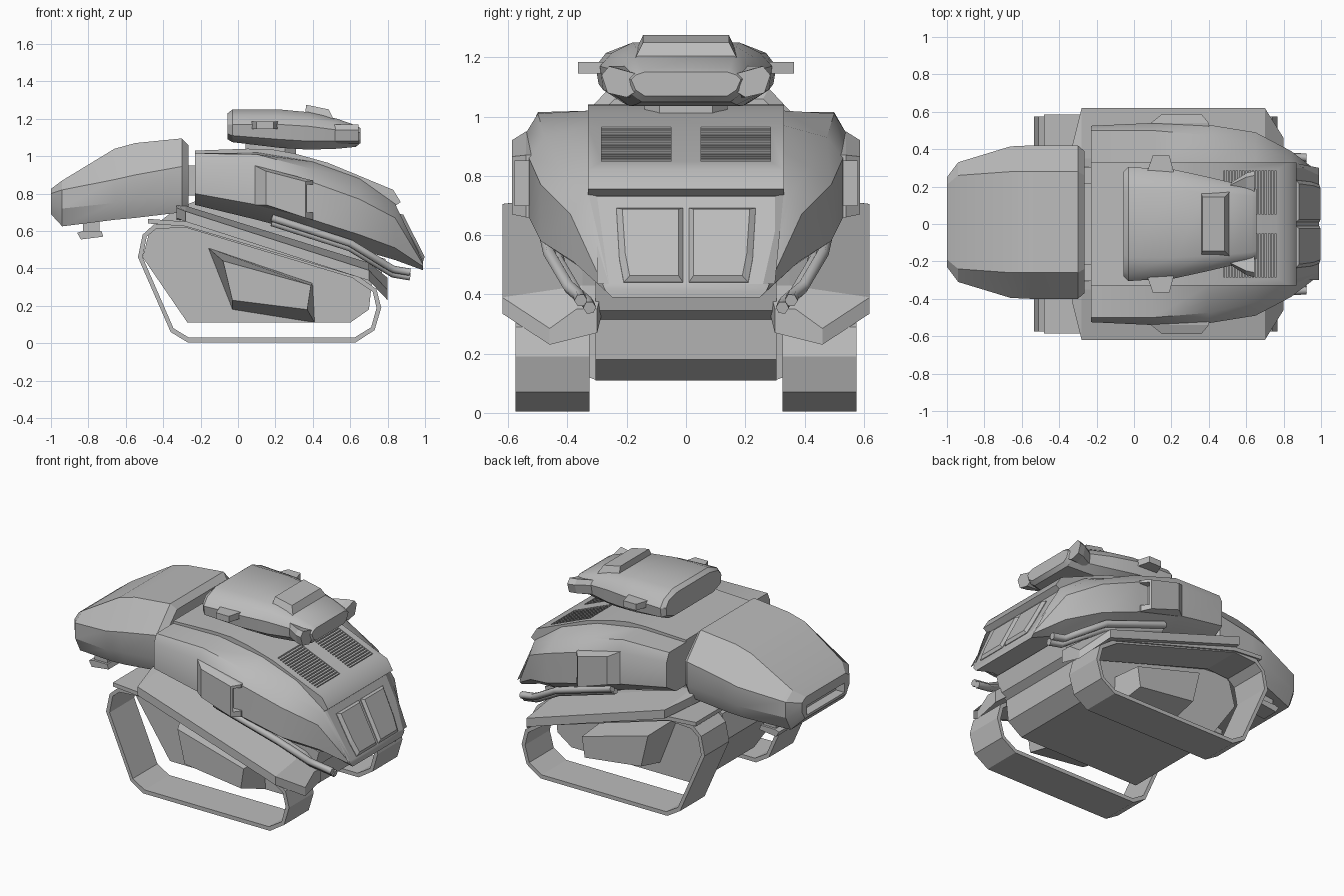
import bpy
import bmesh
import math

cube = bpy.data.objects.get("Cube")
if cube:
    bpy.data.objects.remove(cube)

grey = bpy.data.materials.new("plain_grey")
grey.use_nodes = True
COLOR = (0.5, 0.5, 0.5, 1)
grey.diffuse_color = COLOR
grey.node_tree.nodes["Principled BSDF"].inputs["Base Color"].default_value = COLOR


def finish(name, bm, smooth=25):
    bmesh.ops.recalc_face_normals(bm, faces=bm.faces)
    mesh = bpy.data.meshes.new(name)
    bm.to_mesh(mesh)
    bm.free()
    obj = bpy.data.objects.new(name, mesh)
    bpy.context.collection.objects.link(obj)
    mesh.materials.append(grey)
    bpy.ops.object.select_all(action="DESELECT")
    obj.select_set(True)
    bpy.context.view_layer.objects.active = obj
    if smooth:
        bpy.ops.object.shade_smooth_by_angle(angle=math.radians(smooth))
    return obj


def skin(name, rings, smooth=25, closed=False):
    """Join rings of equal length; cap the ends unless closed."""
    bm = bmesh.new()
    loops = [[bm.verts.new(p) for p in ring] for ring in rings]
    n = len(loops[0])
    pairs = list(zip(loops, loops[1:]))
    if closed:
        pairs.append((loops[-1], loops[0]))
    else:
        bm.faces.new(loops[0])
        bm.faces.new(loops[-1])
    for a, b in pairs:
        for i in range(n):
            j = (i + 1) % n
            bm.faces.new((a[i], a[j], b[j], b[i]))
    return finish(name, bm, smooth)


def shell(name, sections, smooth=25, cy=0):
    """Loft half profiles (y, z) along x, mirrored across y."""
    rings = []
    for x, half in sections:
        ring = [(x, cy + y, z) for y, z in half]
        rings.append(ring + [(x, cy - y, z) for y, z in reversed(half)])
    return skin(name, rings, smooth)


def prism(name, profile, y0, y1, smooth=0):
    return skin(name, [[(x, y, z) for x, z in profile] for y in (y0, y1)], smooth)


def box(name, x0, x1, y0, y1, z0, z1):
    return prism(name, [(x0, z0), (x1, z0), (x1, z1), (x0, z1)], y0, y1)


def cut(obj, cutter):
    cutter.hide_render = True
    mod = obj.modifiers.new("cut", "BOOLEAN")
    mod.object = cutter
    mod.solver = "EXACT"
    bpy.context.view_layer.objects.active = obj
    bpy.ops.object.modifier_apply(modifier=mod.name)
    bpy.data.objects.remove(cutter)


def tube(name, points, radius):
    curve = bpy.data.curves.new(name, "CURVE")
    curve.dimensions = "3D"
    curve.bevel_depth = radius
    curve.bevel_resolution = 1
    curve.use_fill_caps = True
    spline = curve.splines.new("POLY")
    spline.points.add(len(points) - 1)
    for p, co in zip(spline.points, points):
        p.co = (*co, 1)
    obj = bpy.data.objects.new(name, curve)
    bpy.context.collection.objects.link(obj)
    curve.materials.append(grey)


# Lower hull between the tracks
prism("lower_hull", [(-.51, .46), (-.27, .11), (.60, .11), (.70, .18), (.715, .315),
                     (.76, .345), (.79, .45), (-.2, .77), (-.33, .72), (-.47, .61)], -.305, .305)

# Upper body: deck edge height, its drop under the deck, shoulder, upper side, lower side, keel
body = []
for x, top, drop, shoulder, upper, lower, keel in [
        (-.23, 1.03, .07, (.50, 1.015), (.525, .96), (.525, .80), (.43, .74)),
        (.10, 1.035, .07, (.50, 1.01), (.54, .945), (.54, .74), (.43, .66)),
        (.40, .985, .07, (.475, .93), (.53, .86), (.53, .66), (.43, .58)),
        (.65, .895, .07, (.42, .83), (.49, .77), (.49, .58), (.37, .50)),
        (.84, .76, .03, (.35, .73), (.39, .67), (.38, .51), (.28, .445)),
        (.99, .45, .015, (.27, .43), (.275, .42), (.27, .41), (.25, .39))]:
    body.append((x, [(.30, top - drop), (.33 if x < .9 else .26, top - .015),
                     shoulder, upper, lower, keel]))
shell("upper_body", body, 35)

# Engine deck with recessed grilles
deck = prism("engine_deck", [(-.23, 1.03), (.05, 1.04), (.18, 1.037), (.30, 1.015), (.48, .965),
                             (.83, .82), (.87, .755), (.80, .705), (.30, .94), (-.23, .96)],
             -.33, .33, 40)


def deck_z(x):
    return .965 - .414 * (x - .48)


def deck_strip(name, x0, x1, up, down, y0, y1):
    return prism(name, [(x0, deck_z(x0) + up), (x1, deck_z(x1) + up),
                        (x1, deck_z(x1) - down), (x0, deck_z(x0) - down)], y0, y1)


for s in (-1, 1):
    cut(deck, deck_strip("grille_cutter", .48, .76, .03, .03, s * .05, s * .285))
    for i in range(16):
        x = .485 + i * .0172
        deck_strip("grille_slat", x, x + .010, -.003, .031, s * .05, s * .285)


# Rear hatch panels lying on the sloped tail
def tail_point(y, z, lift):
    return (.842 + (.73 - z) * .508 + lift, y, z + lift * .5)


for s in (-1, 1):
    outer = [(.01, .69), (.235, .69), (.225, .52), (.21, .44), (.01, .44)]
    inner = [(.025, .68), (.215, .68), (.205, .53), (.19, .455), (.025, .455)]
    skin("tail_hatch", [[tail_point(s * y, z, -.02) for y, z in outer],
                        [tail_point(s * y, z, .002) for y, z in outer],
                        [tail_point(s * y, z, .016) for y, z in inner]], 0)

# Parts that repeat on each side
track_out = [(-.535, .46), (-.36, .06), (-.27, .005), (.63, .005), (.73, .07), (.766, .19),
             (.74, .29), (.62, .375), (-.28, .645), (-.45, .635), (-.51, .58)]
track_in = [(-.51, .46), (-.345, .08), (-.262, .03), (.622, .03), (.712, .085), (.741, .19),
            (.72, .275), (.61, .35), (-.285, .62), (-.44, .61), (-.488, .57)]
for s in (-1, 1):
    # Hollow track band
    bands = [(track_out, .325), (track_out, .575), (track_in, .575), (track_in, .325)]
    skin("track", [[(x, s * y, z) for x, z in line] for line, y in bands], 0, True)

    # Guard strip along the top run of the track
    prism("track_guard", [(-.48, .665), (-.28, .65), (.62, .385), (.62, .36), (-.28, .625),
                          (-.48, .64)], s * .30, s * .585)

    # Sloped fender with a drooping pointed end
    fender = [(-.33, .28, .42, .74, .725), (-.28, .28, .62, .735, .705),
              (.70, .28, .62, .43, .39), (.80, .30, .46, .35, .285)]
    skin("fender", [[(x, s * yi, zi), (x, s * (yi + .07), zi), (x, s * yo, zo),
                     (x, s * yo, zo - .055), (x, s * yi, zi - .08)]
                    for x, yi, yo, zi, zo in fender], 0)

    # Angular pod on the hull side
    base = [(-.16, .51), (.40, .32), (.41, .11), (-.03, .18)]
    face = [(-.08, .44), (.39, .31), (.37, .18), (-.03, .23)]
    skin("side_pod", [[(x, s * .30, z) for x, z in base],
                      [(x, s * .50, z) for x, z in face]], 0)

    # Side vent housing with a recess in its rear face
    base = [(.09, .95), (.40, .87), (.40, .66), (.09, .74)]
    face = [(.15, .92), (.36, .865), (.36, .67), (.15, .74)]
    vent = skin("side_vent", [[(x, s * .48, z) for x, z in base],
                              [(x, s * .54, z) for x, z in base],
                              [(x, s * .588, z) for x, z in face]], 0)
    cut(vent, box("vent_cutter", .34, .5, s * .53, s * .578, .70, .85))

    # Twin exhaust pipes
    for k in (0, 1):
        dy, dz = s * k * .03, k * .025
        tube("exhaust_pipe", [(.18, s * .46 + dy, .645 + dz), (.60, s * .43 + dy, .51 + dz),
                              (.78, s * .365 + dy, .40 + dz), (.83, s * .33 + dy, .37 + dz),
                              (.92, s * .325 + dy, .355 + dz)], .022)

    # Small lamps under the front cabin
    box("lamp_mount", -.83, -.74, s * .23 - .04, s * .23 + .04, .59, .68)
    prism("lamp", [(-.86, .59), (-.83, .60), (-.73, .60), (-.72, .57), (-.84, .555)],
          s * .23 - .055, s * .23 + .055)

    # Turret side lugs and corner pods
    skin("turret_lug", [[(x, s * y, z) for x, z in ((a, 1.145), (b, 1.145), (b, 1.185), (a, 1.185))]
                        for y, a, b in ((.25, .06, .22), (.365, .10, .19))], 0)
    pod = [(.16, 1.09), (.20, 1.065), (.265, 1.08), (.285, 1.14), (.26, 1.17), (.17, 1.145)]
    skin("turret_corner_pod", [[(x, s * (.16 + (y - .16) * wide), z) for y, z in pod]
                               for x, wide in ((.50, .4), (.60, .9), (.645, 1))], 0)

# Turret on a pedestal
shell("turret_pedestal", [(.04, [(.10, 1.08), (.10, 1.0)]), (.10, [(.14, 1.08), (.14, 1.0)]),
                          (.25, [(.14, 1.08), (.14, 1.0)]), (.31, [(.09, 1.08), (.09, 1.0)])], 0)
shell("turret", [
    (-.055, [(.16, 1.23), (.25, 1.21), (.28, 1.17), (.275, 1.12), (.20, 1.09)]),
    (-.03, [(.18, 1.25), (.27, 1.215), (.305, 1.17), (.295, 1.11), (.22, 1.075)]),
    (.22, [(.18, 1.25), (.25, 1.215), (.29, 1.17), (.28, 1.09), (.21, 1.045)]),
    (.38, [(.17, 1.235), (.23, 1.20), (.255, 1.16), (.25, 1.08), (.19, 1.035)]),
    (.53, [(.16, 1.20), (.20, 1.175), (.22, 1.14), (.21, 1.08), (.17, 1.04)]),
    (.63, [(.15, 1.165), (.18, 1.15), (.20, 1.13), (.19, 1.08), (.15, 1.05)]),
    (.655, [(.14, 1.15), (.17, 1.14), (.185, 1.125), (.17, 1.09), (.14, 1.07)])], 30)
skin("turret_hatch", [[(x, y, z) for x, y, z in ((a, -w, za), (b, -w, zb), (b, w, zb), (a, w, za))]
                      for a, b, w, za, zb in ((.355, .52, .18, 1.20, 1.18),
                                              (.365, .485, .145, 1.275, 1.25))], 0)

# Front cabin with a wide slot in its nose, and the neck behind it
cabin = shell("front_cabin", [
    (-1.0, [(.20, .825), (.24, .80), (.24, .74), (.21, .69)]),
    (-.94, [(.25, .87), (.32, .82), (.32, .72), (.27, .625)]),
    (-.66, [(.27, 1.04), (.405, .875), (.40, .75), (.35, .66)]),
    (-.55, [(.27, 1.07), (.41, .90), (.405, .77), (.36, .67)]),
    (-.30, [(.27, 1.095), (.41, .945), (.41, .79), (.37, .70)]),
    (-.265, [(.25, 1.06), (.38, .93), (.38, .79), (.35, .73)])], 25, .01)
cut(cabin, box("slot_cutter", -1.1, -.94, -.18, .20, .705, .765))
box("neck", -.30, -.20, -.22, .22, .79, .95)
